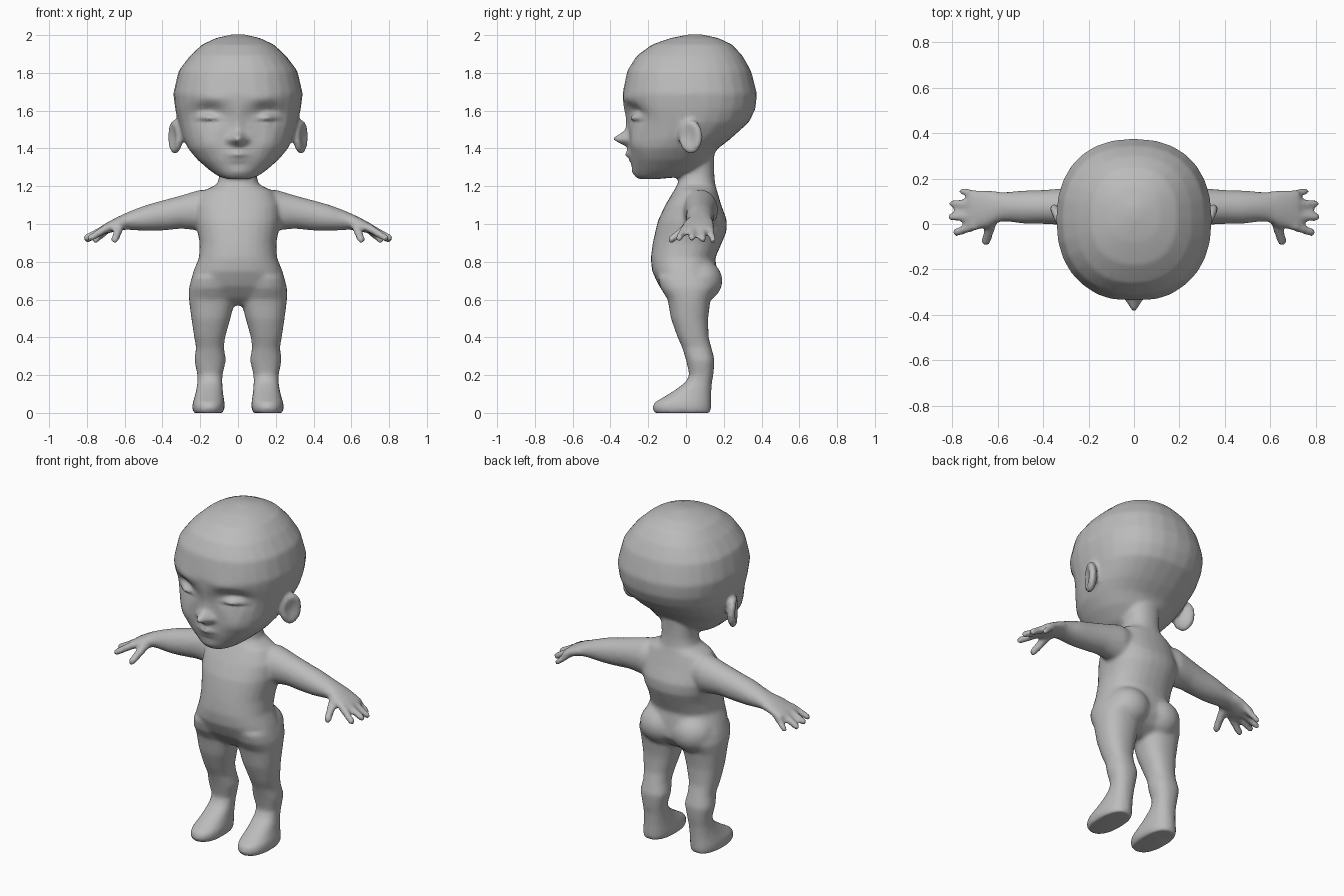
import bpy, bmesh, math
from mathutils import Vector, Matrix

skin = bpy.data.materials.new("plain grey skin")
skin.diffuse_color = (0.5, 0.5, 0.5, 1)
body = bmesh.new()


def loft(rings, axis="z", power=2.0, n=28):
    """Rings: (position along axis, centre across, half size across, y front, y back)."""
    rows = []
    for t, c, h, y0, y1 in rings:
        row = []
        for i in range(n):
            a = 2 * math.pi * i / n
            u, v = [math.copysign(abs(w) ** (2 / power), w) for w in (math.cos(a), math.sin(a))]
            across, y = c + h * u, (y0 + y1) / 2 + (y1 - y0) / 2 * v
            row.append(body.verts.new((across, y, t) if axis == "z" else (t, y, across)))
        rows.append(row)
    faces = [body.faces.new(rows[0]), body.faces.new(rows[-1])]
    for r0, r1 in zip(rows, rows[1:]):
        for i in range(n):
            j = (i + 1) % n
            faces.append(body.faces.new((r0[i], r0[j], r1[j], r1[i])))
    bmesh.ops.recalc_face_normals(body, faces=faces)


def ball(centre, size, turn=0):
    m = Matrix.Translation(centre) @ Matrix.Rotation(turn, 4, "Z") @ Matrix.Diagonal((*size, 1))
    return bmesh.ops.create_uvsphere(body, u_segments=24, v_segments=14, radius=1, matrix=m)["verts"]


def capsule(p0, p1, r0, r1):
    part = bmesh.new()
    for p, r in ((p0, r0), (p1, r1)):
        bmesh.ops.create_icosphere(part, subdivisions=2, radius=r, matrix=Matrix.Translation(p))
    out = bmesh.ops.convex_hull(part, input=part.verts[:])
    bmesh.ops.delete(part, geom=[v for v in out["geom_interior"] if isinstance(v, bmesh.types.BMVert)],
                     context="VERTS")
    bmesh.ops.recalc_face_normals(part, faces=part.faces[:])
    tmp = bpy.data.meshes.new("tmp")
    part.to_mesh(tmp)
    part.free()
    body.from_mesh(tmp)
    bpy.data.meshes.remove(tmp)


# Head: big skull, flat jaw underside
loft([(1.237, 0, .05, -.25, -.16), (1.25, 0, .10, -.267, -.02), (1.28, 0, .145, -.28, .06),
      (1.34, 0, .215, -.295, .125), (1.40, 0, .265, -.30, .17), (1.45, 0, .29, -.30, .235),
      (1.54, 0, .317, -.31, .335), (1.61, 0, .333, -.33, .368), (1.69, 0, .343, -.336, .376),
      (1.81, 0, .315, -.312, .345), (1.89, 0, .255, -.262, .30), (1.95, 0, .19, -.18, .245),
      (1.985, 0, .115, -.08, .17), (2.004, 0, .03, .02, .08)], power=2.3)
# Neck and torso
loft([(1.36, 0, .10, -.02, .15), (1.26, 0, .098, -.035, .15), (1.21, 0, .11, -.045, .155),
      (1.175, 0, .185, -.065, .165), (1.10, 0, .22, -.11, .187), (1.02, 0, .225, -.148, .217),
      (.96, 0, .215, -.163, .215), (.90, 0, .203, -.176, .19), (.82, 0, .207, -.187, .155),
      (.75, 0, .237, -.18, .165), (.67, 0, .252, -.142, .17), (.61, 0, .235, -.09, .13),
      (.57, 0, .13, -.04, .06)], power=2.25)

for s in (1, -1):
    # Buttock
    ball((s * .105, .075, .70), (.125, .118, .115))
    # Leg
    loft([(z, s * (a + b) / 2, (b - a) / 2, y0, y1) for z, a, b, y0, y1 in (
        (.72, .03, .245, -.15, .15), (.66, .015, .26, -.135, .16), (.60, .015, .26, -.097, .13),
        (.50, .04, .247, -.08, .117), (.40, .068, .232, -.045, .12), (.345, .075, .222, -.02, .135),
        (.28, .063, .232, .0, .152), (.20, .082, .215, .018, .145), (.16, .083, .215, -.005, .137),
        (.12, .08, .222, -.06, .135), (.09, .077, .228, -.108, .133), (.055, .071, .24, -.168, .133),
        (.025, .07, .243, -.18, .133), (-.002, .08, .235, -.165, .13))], power=2.3)
    # Arm and palm, as sections running outwards
    loft([(s * x, (a + b) / 2, (b - a) / 2, y0, y1) for x, a, b, y0, y1 in (
        (.10, 1.0, 1.17, .0, .15), (.20, .965, 1.182, -.015, .17), (.30, .975, 1.152, -.005, .158),
        (.40, .965, 1.125, .0, .15), (.48, .963, 1.103, .0, .148), (.55, .967, 1.077, .01, .142),
        (.59, .97, 1.06, .01, .142), (.64, .963, 1.037, -.015, .15), (.69, .95, 1.01, -.028, .152),
        (.73, .945, .985, -.024, .148))], axis="x")
    # Fingers and thumb
    for root, tip, r in (((.69, .128, .97), (.755, .144, .912), .018),
                         ((.70, .087, .975), (.797, .09, .918), .02),
                         ((.70, .035, .978), (.802, .03, .927), .02),
                         ((.70, -.008, .975), (.783, -.037, .925), .02),
                         ((.625, .01, .985), (.652, -.078, .918), .022)):
        capsule((s * root[0], *root[1:]), (s * tip[0], *tip[1:]), r * 1.15, r)
    # Ear: flared disc with a shallow hollow
    turn = -.42 * s
    for v in ball((s * .333, .025, 1.462), (.034, .068, .092), turn):
        d = Matrix.Rotation(-turn, 3, "Z") @ (v.co - Vector((s * .333, .025, 1.462)))
        rr = (d.y / .068) ** 2 + (d.z / .092) ** 2
        if d.x * s > 0 and rr < .6:
            v.co.x -= s * .03 * (1 - rr / .6)

# Fuse every part into one skin
mesh = bpy.data.meshes.new("child_body")
body.to_mesh(mesh)
body.free()
obj = bpy.data.objects.new("child_body", mesh)
bpy.context.collection.objects.link(obj)
bpy.context.view_layer.objects.active = obj
obj.select_set(True)
fuse = obj.modifiers.new("fuse", "REMESH")
fuse.mode, fuse.voxel_size = "VOXEL", .011
soft = obj.modifiers.new("soften", "SMOOTH")
soft.factor, soft.iterations = .5, 10
for m in ("fuse", "soften"):
    bpy.ops.object.modifier_apply(modifier=m)

# Face relief: (x, z, width, height, outward push)
relief = [(0, 1.45, .036, .032, .078), (0, 1.50, .025, .06, .012),     # nose tip, bridge
          (.045, 1.445, .022, .02, .012),                              # nostril wing
          (.16, 1.585, .085, .05, -.05), (.16, 1.565, .05, .026, .045),  # eye socket, lid
          (.16, 1.542, .05, .008, -.012),                              # closed lash line
          (.13, 1.66, .08, .03, .008), (.17, 1.43, .07, .06, .015),    # brow, cheek
          (0, 1.365, .05, .028, .024), (0, 1.352, .045, .006, -.012),  # lips, mouth line
          (0, 1.275, .05, .025, .008)]                                 # chin
for v in obj.data.vertices:
    x, y, z = v.co
    if z > 1.22 and y < -.12:
        fade = min(1, (-.12 - y) / .08)
        v.co.y -= fade * sum(p * math.exp(-((abs(x) - cx) / w) ** 2 - ((z - cz) / h) ** 2)
                             for cx, cz, w, h, p in relief)
    v.co.z = max(0, v.co.z)

obj.data.materials.clear()
obj.data.materials.append(skin)
slim = obj.modifiers.new("slim", "DECIMATE")
slim.ratio = .35
bpy.ops.object.modifier_apply(modifier="slim")
bpy.ops.object.shade_smooth()
